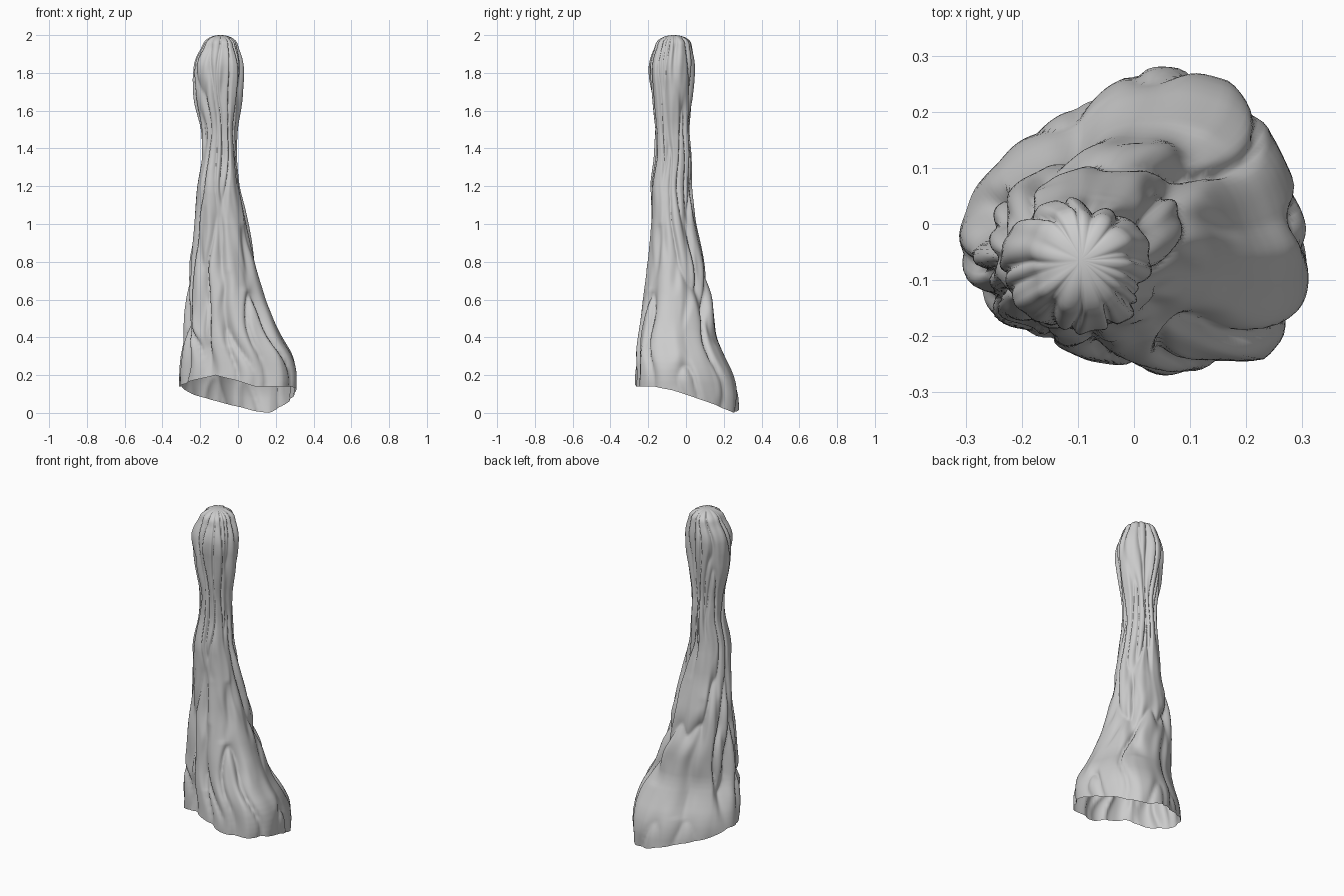
import bpy, bmesh, math
from mathutils import Vector, noise

if "Cube" in bpy.data.objects:
    bpy.data.objects.remove(bpy.data.objects["Cube"])

SEG, ROWS = 144, 150

# Silhouette limits by height: z, x min, x max, y min, y max
PROFILE = [
    (0.00, -.310, .300, -.268, .270), (0.12, -.312, .308, -.270, .266),
    (0.20, -.310, .310, -.268, .245), (0.30, -.302, .285, -.262, .195),
    (0.40, -.293, .225, -.252, .155), (0.60, -.272, .140, -.226, .138),
    (0.80, -.252, .094, -.198, .100), (1.00, -.232, .050, -.186, .050),
    (1.20, -.216, .005, -.195, .025), (1.35, -.188, -.008, -.170, .028),
    (1.50, -.192, -.008, -.168, .020), (1.65, -.228, .018, -.182, .034),
    (1.80, -.240, .033, -.198, .043), (1.88, -.228, .025, -.190, .042),
    (1.95, -.180, -.005, -.155, .025),
]
# Broken lower rim seen from above: x, y, rim height
RIM = [
    (.31, -.07, .12), (.285, .05, .08), (.24, .16, .04), (.17, .25, 0), (.09, .27, .01),
    (.02, .27, .03), (-.10, .20, .06), (-.24, .11, .10), (-.30, .03, .14), (-.31, -.04, .14),
    (-.24, -.16, .17), (-.12, -.22, .20), (0, -.25, .17), (.09, -.27, .14),
    (.17, -.24, .14), (.23, -.235, .14), (.28, -.17, .14),
]
# Long creases: lower angle, upper angle (degrees), z low, z high, depth, width
CREASES = [
    (238, 225, .18, 1.1, .13, 8), (262, 272, .35, .75, .08, 6), (300, 330, .65, 1.0, .09, 9),
    (60, 35, .35, 1.0, .12, 9), (105, 120, .2, .9, .10, 9), (170, 160, .1, .9, .10, 8),
    (205, 200, .1, .6, .12, 6), (285, 280, 1.0, 1.95, .10, 9), (235, 240, 1.3, 1.95, .08, 9),
    (70, 85, 1.0, 1.98, .10, 10),
]


def smooth(a, b, t):
    t = min(max((t - a) / (b - a), 0), 1)
    return t * t * (3 - 2 * t)


def limits(z):
    for a, b in zip(PROFILE, PROFILE[1:]):
        if z <= b[0]:
            t = (z - a[0]) / (b[0] - a[0])
            return [p + (q - p) * t for p, q in zip(a[1:], b[1:])]
    return PROFILE[-1][1:]


# Rim as polar radius and height, normalised to a unit footprint
POLAR = sorted((math.atan2(y / .27, x / .31) % math.tau, math.hypot(x / .31, y / .27), z)
               for x, y, z in RIM)
POLAR = [(POLAR[-1][0] - math.tau, *POLAR[-1][1:])] + POLAR + \
        [(POLAR[0][0] + math.tau, *POLAR[0][1:])]


def rim(theta):
    for a, b in zip(POLAR, POLAR[1:]):
        if theta <= b[0]:
            t = (theta - a[0]) / (b[0] - a[0])
            return a[1] + (b[1] - a[1]) * t, a[2] + (b[2] - a[2]) * t
    return POLAR[-1][1:]


def folds(theta, z):
    # Rounded drips separated by narrow grooves
    c, s = math.cos(theta), math.sin(theta)
    warp = .5 * noise.noise(Vector((c, s, z * 3)))
    n1 = abs(noise.noise(Vector((2.1 * c + warp, 2.1 * s, z * 1.5 + 4))))
    n2 = noise.noise(Vector((3.5 * c, 3.5 * s, z * 4 + 9)))
    strength = .35 + .65 * smooth(.15, .5, z)
    d = .03 - strength * (.16 * max(0, 1 - n1 * 3.2) ** 2 - .05 * n2)
    for a0, a1, z0, z1, depth, width in CREASES:
        if z0 < z < z1:
            t = (z - z0) / (z1 - z0)
            mid = a0 + (a1 - a0) * t + 5 * math.sin(z * 13 + a0)
            off = (math.degrees(theta) - mid + 180) % 360 - 180
            d -= depth * math.sin(math.pi * t) ** .6 * math.exp(-(off / width) ** 2)
    return d


def point(theta, level):
    radius, low = rim(theta)
    z = low + level * (.45 - low) / .45 if level < .45 else level
    x0, x1, y0, y1 = limits(min(z, 1.95))
    # Slight softening of the profile between table rows
    soft = [sum(v) / 3 for v in zip(limits(max(z - .03, 0)), (x0, x1, y0, y1),
                                    limits(min(z + .03, 1.95)))]
    x0, x1, y0, y1 = soft
    w = 1 - smooth(.3, .9, z)
    r = (1 + (radius - 1) * w) * (1 + folds(theta, z))
    if z > 1.95:
        r *= math.sqrt(max(0, 1 - ((z - 1.95) / .05) ** 2))
    x = (x0 + x1) / 2 + (x1 - x0) / 2 * r * math.cos(theta)
    y = (y0 + y1) / 2 + (y1 - y0) / 2 * r * math.sin(theta)
    return x, y, z


# Rock column: open, slanted foot and a closed lumpy crown
bm = bmesh.new()
levels = [1.95 * i / ROWS for i in range(ROWS + 1)]
levels += [1.95 + .05 * math.sin(math.radians(a)) for a in (12, 25, 38, 50, 60, 70, 80)]
rings = [[bm.verts.new(point(math.tau * j / SEG, z)) for j in range(SEG)] for z in levels]
for lower, upper in zip(rings, rings[1:]):
    for j in range(SEG):
        k = (j + 1) % SEG
        bm.faces.new((lower[j], lower[k], upper[k], upper[j]))
tip = bm.verts.new((-.097, -.065, 2.0))
for j in range(SEG):
    bm.faces.new((rings[-1][j], rings[-1][(j + 1) % SEG], tip))
for f in bm.faces:
    f.smooth = True

mesh = bpy.data.meshes.new("rock_column")
bm.to_mesh(mesh)
bm.free()
column = bpy.data.objects.new("rock_column", mesh)
bpy.context.collection.objects.link(column)
